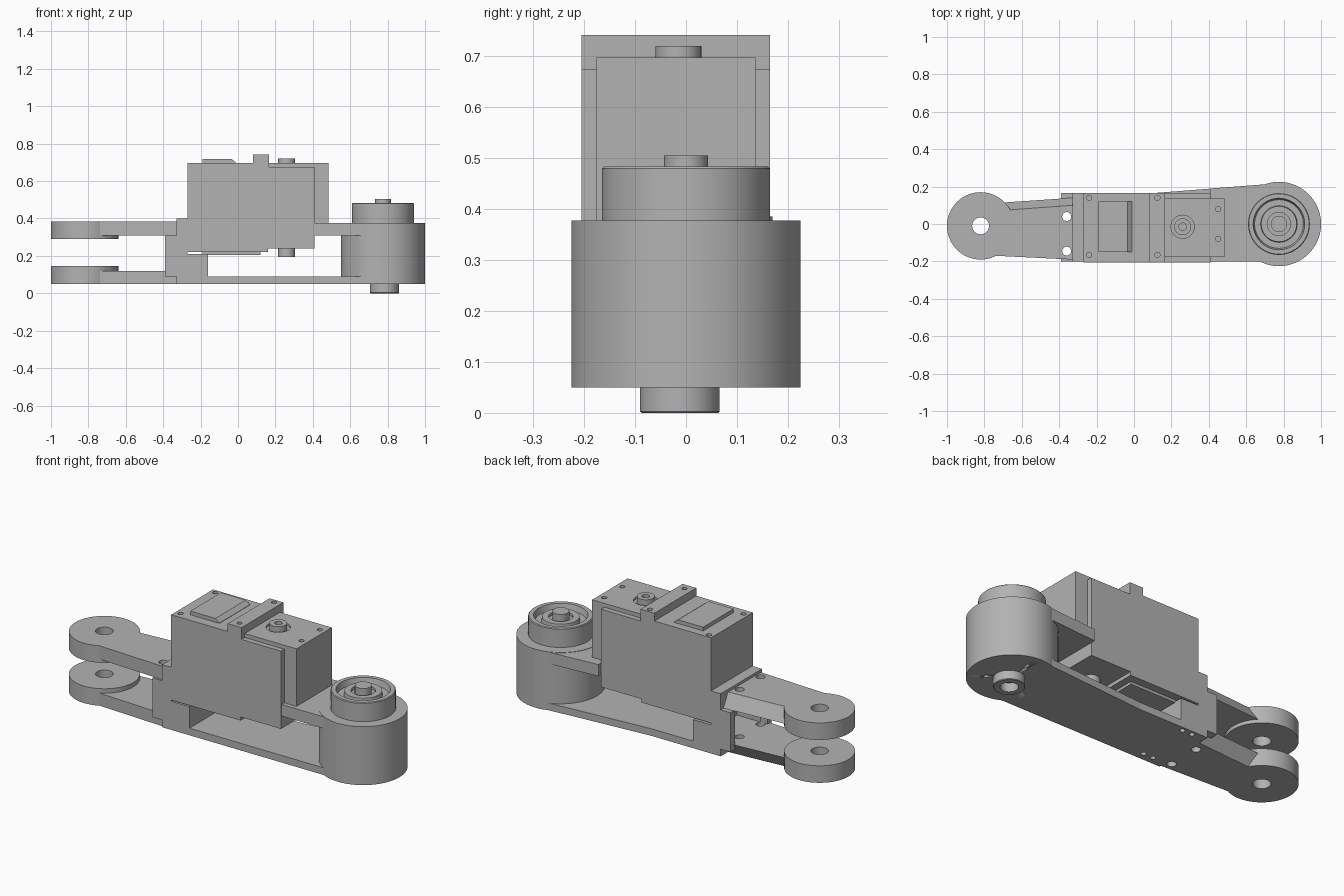
import bpy, bmesh, math

if "Cube" in bpy.data.objects:
    bpy.data.objects.remove(bpy.data.objects["Cube"])

grey = bpy.data.materials.new("plain_grey")
grey.diffuse_color = (0.45, 0.45, 0.45, 1)
grey.use_nodes = True
grey.node_tree.nodes["Principled BSDF"].inputs["Base Color"].default_value = grey.diffuse_color


def finish(name, bm, smooth=False):
    bmesh.ops.remove_doubles(bm, verts=bm.verts, dist=1e-5)
    bmesh.ops.recalc_face_normals(bm, faces=bm.faces)
    me = bpy.data.meshes.new(name)
    bm.to_mesh(me)
    bm.free()
    me.materials.append(grey)
    ob = bpy.data.objects.new(name, me)
    bpy.context.collection.objects.link(ob)
    if smooth:
        bpy.ops.object.select_all(action='DESELECT')
        ob.select_set(True)
        bpy.context.view_layer.objects.active = ob
        bpy.ops.object.shade_smooth_by_angle(angle=math.radians(30))
    return ob


def loft(name, p0, p1, a, b, axis='z'):
    """Solid between two outlines at heights a and b along z or y."""
    bm = bmesh.new()
    place = (lambda p, h: (p[0], p[1], h)) if axis == 'z' else (lambda p, h: (p[0], h, p[1]))
    lo = [bm.verts.new(place(p, a)) for p in p0]
    hi = [bm.verts.new(place(p, b)) for p in p1]
    bm.faces.new(lo)
    bm.faces.new(hi)
    n = len(lo)
    for i in range(n):
        j = (i + 1) % n
        bm.faces.new((lo[i], lo[j], hi[j], hi[i]))
    return finish(name, bm)


def prism(name, pts, a, b, axis='z'):
    return loft(name, pts, pts, a, b, axis)


def box(name, x0, x1, y0, y1, z0, z1):
    return prism(name, [(x0, y0), (x1, y0), (x1, y1), (x0, y1)], z0, z1)


def lathe(name, cx, cy, profile, closed=False, seg=64):
    """Turn an (r, z) profile round a vertical axis."""
    bm = bmesh.new()
    pts = profile + [profile[0]] if closed else profile
    vs = [bm.verts.new((cx + r, cy, z)) for r, z in pts]
    es = [bm.edges.new(vs[i:i + 2]) for i in range(len(vs) - 1)]
    bmesh.ops.spin(bm, geom=vs + es, cent=(cx, cy, 0), axis=(0, 0, 1),
                   angle=2 * math.pi, steps=seg, use_merge=True)
    return finish(name, bm, True)


def cylinder(name, cx, cy, r, z0, z1, seg=64):
    return lathe(name, cx, cy, [(0, z0), (r, z0), (r, z1), (0, z1)], seg=seg)


def cut(targets, cutter):
    cutter.hide_render = True
    cutter.display_type = 'WIRE'
    for t in targets:
        m = t.modifiers.new("cut", 'BOOLEAN')
        m.operation = 'DIFFERENCE'
        m.solver = 'EXACT'
        m.object = cutter


# Fork lugs and chamfered arms at the left end
for name, z0, z1 in (("lower", 0.05, 0.145), ("upper", 0.29, 0.385)):
    lathe(name + "_lug", -0.82, -0.01,
          [(0.045, z0), (0.18, z0), (0.18, z1), (0.045, z1)], closed=True)
outer = [(-0.74, -0.17), (-0.33, -0.19), (-0.33, 0.10), (-0.74, 0.07)]
inner = [(-0.74, -0.17), (-0.33, -0.19), (-0.33, 0.14), (-0.74, 0.112)]
lower_arm = loft("lower_arm", outer, inner, 0.05, 0.12)
upper_arm = loft("upper_arm", inner, outer, 0.31, 0.385)

# Base plate, motor bracket and upper plate
base = prism("base_plate", [(-0.33, -0.2), (0.672, -0.2), (0.775, -0.1), (0.775, 0.1),
                            (0.70, 0.212), (0.1, 0.165), (-0.33, 0.165)], 0.05, 0.09)
bracket = prism("motor_bracket", [(-0.33, 0.05), (-0.16, 0.05), (-0.16, 0.21), (-0.27, 0.21),
                                  (-0.27, 0.4), (-0.33, 0.4), (-0.33, 0.31), (-0.39, 0.31),
                                  (-0.39, 0.09), (-0.33, 0.09)], -0.2, 0.165, 'y')
prism("upper_plate", [(0.41, -0.2), (0.672, -0.2), (0.775, 0), (0.70, 0.212), (0.41, 0.19)],
      0.31, 0.375)

# Bracket pocket and bolt holes
cut([bracket], box("pocket_cutter", -0.5, -0.2, -0.165, 0.125, 0.12, 0.309))
for y in (0.04, -0.145):
    cut([lower_arm, upper_arm, bracket],
        cylinder("bolt_hole_cutter", -0.36, y, 0.024, -0.1, 0.6, 24))
for x in (-0.25, -0.19):
    for y in (0.14, -0.155):
        cut([base, bracket], cylinder("screw_hole_cutter", x, y, 0.014, 0.0, 0.07, 16))

# Joint housing, bearing and bottom boss
housing = cylinder("joint_housing", 0.775, 0, 0.225, 0.05, 0.377, 96)
for k in range(3):
    a = math.radians(90 + 120 * k)
    cut([housing], cylinder("housing_hole_cutter", 0.783 + 0.115 * math.cos(a),
                            0.115 * math.sin(a) - 0.01, 0.012, 0.0, 0.08, 16))
lathe("bearing", 0.775, 0, [(0, 0.376), (0.165, 0.376), (0.165, 0.479), (0.161, 0.483),
                            (0.138, 0.483), (0.13, 0.45), (0.098, 0.45), (0.095, 0.475),
                            (0.062, 0.475), (0.062, 0.46), (0.043, 0.46), (0.043, 0.505),
                            (0, 0.505)])
lathe("bottom_boss", 0.783, -0.012, [(0.078, 0.052), (0.078, 0.003), (0.075, 0),
                                     (0.045, 0), (0.045, 0.052)], closed=True)

# Motor core and its two side plates
core = prism("motor_core", [(-0.27, 0.22), (0.16, 0.22), (0.16, 0.24), (0.41, 0.24),
                            (0.41, 0.375), (0.485, 0.375), (0.485, 0.697), (-0.27, 0.697)],
             -0.176, 0.136, 'y')
side = [(-0.27, 0.22), (0.16, 0.22), (0.16, 0.24), (0.41, 0.24),
        (0.41, 0.675), (0.165, 0.675), (0.165, 0.697), (-0.27, 0.697)]
plates = [prism("motor_front_plate", side, -0.205, -0.175, 'y'),
          prism("motor_back_plate", side, 0.135, 0.165, 'y')]

# Motor top: cross bar, sloped cap, hub and screw holes
bar = box("motor_cross_bar", 0.08, 0.165, -0.205, 0.165, 0.69, 0.741)
prism("motor_cap", [(-0.19, 0.69), (-0.01, 0.69), (-0.01, 0.699), (-0.035, 0.718),
                    (-0.19, 0.718)], -0.15, 0.12, 'y')
cut([core], cylinder("hub_recess_cutter", 0.26, -0.015, 0.062, 0.685, 0.75, 40))
lathe("motor_hub", 0.26, -0.015, [(0, 0.68), (0.045, 0.68), (0.045, 0.72), (0.02, 0.72),
                                  (0.02, 0.70), (0, 0.70)], seg=40)
for x, y, z, targets in ((-0.24, 0.14, 0.68, [core, plates[1]]),
                         (-0.24, -0.165, 0.68, [core, plates[0]]),
                         (0.125, 0.14, 0.72, [bar]), (0.125, -0.165, 0.72, [bar]),
                         (0.45, 0.08, 0.68, [core]), (0.45, -0.08, 0.68, [core])):
    cut(targets, cylinder("motor_screw_cutter", x, y, 0.014, z, 0.8, 16))

# Motor underside: cap and rear shaft
box("motor_bottom_cap", -0.19, 0.12, -0.15, 0.12, 0.205, 0.225)
cylinder("motor_rear_shaft", 0.26, -0.015, 0.045, 0.195, 0.25, 40)
